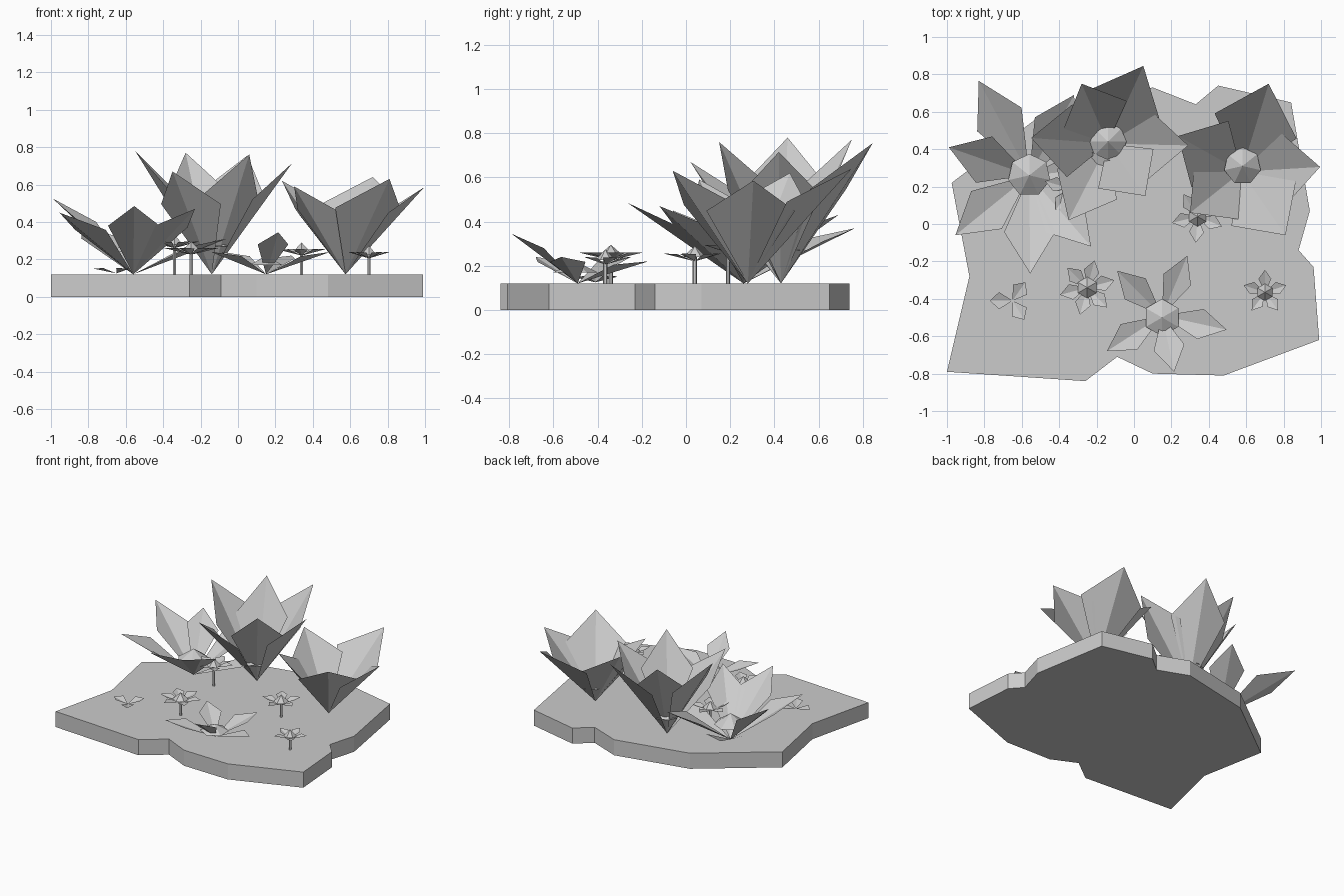
import bpy, bmesh, math
from mathutils import Vector

old = bpy.data.objects.get("Cube")
if old:
    bpy.data.objects.remove(old, do_unlink=True)

grey = bpy.data.materials.new("plain_grey")
grey.use_nodes = True
grey.diffuse_color = (0.6, 0.6, 0.6, 1)
grey.node_tree.nodes["Principled BSDF"].inputs["Base Color"].default_value = (0.6, 0.6, 0.6, 1)
GROUND = 0.12


def finish(name, bm):
    mesh = bpy.data.meshes.new(name)
    bm.to_mesh(mesh)
    bm.free()
    mesh.materials.append(grey)
    obj = bpy.data.objects.new(name, mesh)
    bpy.context.collection.objects.link(obj)
    return obj


def petal(bm, base, tip, ratio, widest=0.62):
    """Thin kite folded along its midrib, sides raised to the inside."""
    base, tip = Vector(base), Vector(tip)
    axis = tip - base
    side = axis.cross(Vector((0, 0, 1))).normalized()
    inside = side.cross(axis).normalized()
    half = axis.length * ratio / 2
    mid = base + axis * widest
    lift = inside * half * 0.3
    b, t, m, l, r = [bm.verts.new(p) for p in (
        base, tip, mid, mid - side * half + lift, mid + side * half + lift)]
    for tri in ((b, m, l), (l, m, t), (b, r, m), (r, t, m)):
        bm.faces.new(tri)


def cone(name, x, y, z, sides, r1, r2, height):
    bm = bmesh.new()
    bmesh.ops.create_cone(bm, cap_ends=True, segments=sides, radius1=r1, radius2=r2, depth=height)
    bmesh.ops.translate(bm, verts=bm.verts, vec=(x, y, z + height / 2))
    finish(name, bm)


def big_flower(name, x, y, ratio, tips, centre):
    bm = bmesh.new()
    for tip in tips:
        petal(bm, (x, y, GROUND), tip, ratio)
    finish(name + "_petals", bm)
    cone(name + "_centre", *centre)


def small_flower(name, x, y, z, count, radius, turn):
    bm = bmesh.new()
    for i in range(count):
        a = math.radians(turn) + math.tau * i / count
        petal(bm, (x, y, z - 0.02),
              (x + radius * math.cos(a), y + radius * math.sin(a), z + 0.015), 0.55)
    finish(name + "_petals", bm)
    cone(name + "_centre", x, y, z, 6, radius * 0.38, 0, 0.05)
    cone(name + "_stem", x, y, GROUND, 6, 0.01, 0.01, z - GROUND)


# Ground slab
outline = [(-1, -.79), (-.26, -.84), (-.09, -.71), (.10, -.80), (.48, -.81), (.99, -.62),
           (.96, -.23), (.88, -.14), (.94, .07), (.84, .65), (.45, .74), (.33, .64),
           (.10, .73), (-.46, .61), (-.975, .22), (-.88, -.28)]
bm = bmesh.new()
bottom = bm.faces.new([bm.verts.new((x, y, 0)) for x, y in outline])
top = bmesh.ops.extrude_face_region(bm, geom=[bottom])
bmesh.ops.translate(bm, vec=(0, 0, GROUND),
                    verts=[v for v in top["geom"] if isinstance(v, bmesh.types.BMVert)])
bmesh.ops.recalc_face_normals(bm, faces=bm.faces)
finish("ground_slab", bm)

# Large flowers
big_flower("left_flower", -.56, .26, .43, [
    (-.83, .765, .37), (-.99, .41, .525), (-.955, -.06, .45), (-.555, -.265, .485),
    (-.23, -.12, .47), (-.06, .31, .31), (-.32, .69, .43)],
    (-.56, .26, .24, 7, .115, 0, .08))
big_flower("middle_flower", -.14, .43, .5, [
    (-.55, .46, .78), (-.28, .75, .77), (.05, .845, .755),
    (.29, .42, .715), (.06, .15, .76), (-.35, .02, .67)],
    (-.14, .44, .27, 8, .1, 0, .08))
big_flower("right_flower", .575, .28, .64, [
    (.72, .75, .64), (.995, .305, .585), (.81, -.06, .63), (.3, .06, .59), (.235, .47, .62)],
    (.58, .31, .26, 7, .1, 0, .08))
big_flower("front_flower", .15, -.49, .44, [
    (.285, -.17, .22), (.495, -.565, .24), (.215, -.79, .345),
    (-.145, -.68, .24), (-.09, -.25, .24)],
    (.15, -.5, .17, 6, .1, 0, .05))

# Small flowers on stems
small_flower("small_flower_left", -.25, -.34, .245, 6, .15, 15)
small_flower("small_flower_right", .70, -.365, .225, 5, .12, 90)
small_flower("small_flower_back", .34, .04, .24, 5, .14, 50)
small_flower("small_flower_hidden", -.34, .19, .28, 5, .14, 20)

# Sprout lying on the ground
bm = bmesh.new()
for angle in (180, 55, -58):
    a = math.radians(angle)
    petal(bm, (-.65, -.41, GROUND + .005),
          (-.65 + .12 * math.cos(a), -.41 + .12 * math.sin(a), GROUND + .03), 0.75)
finish("sprout_leaves", bm)
